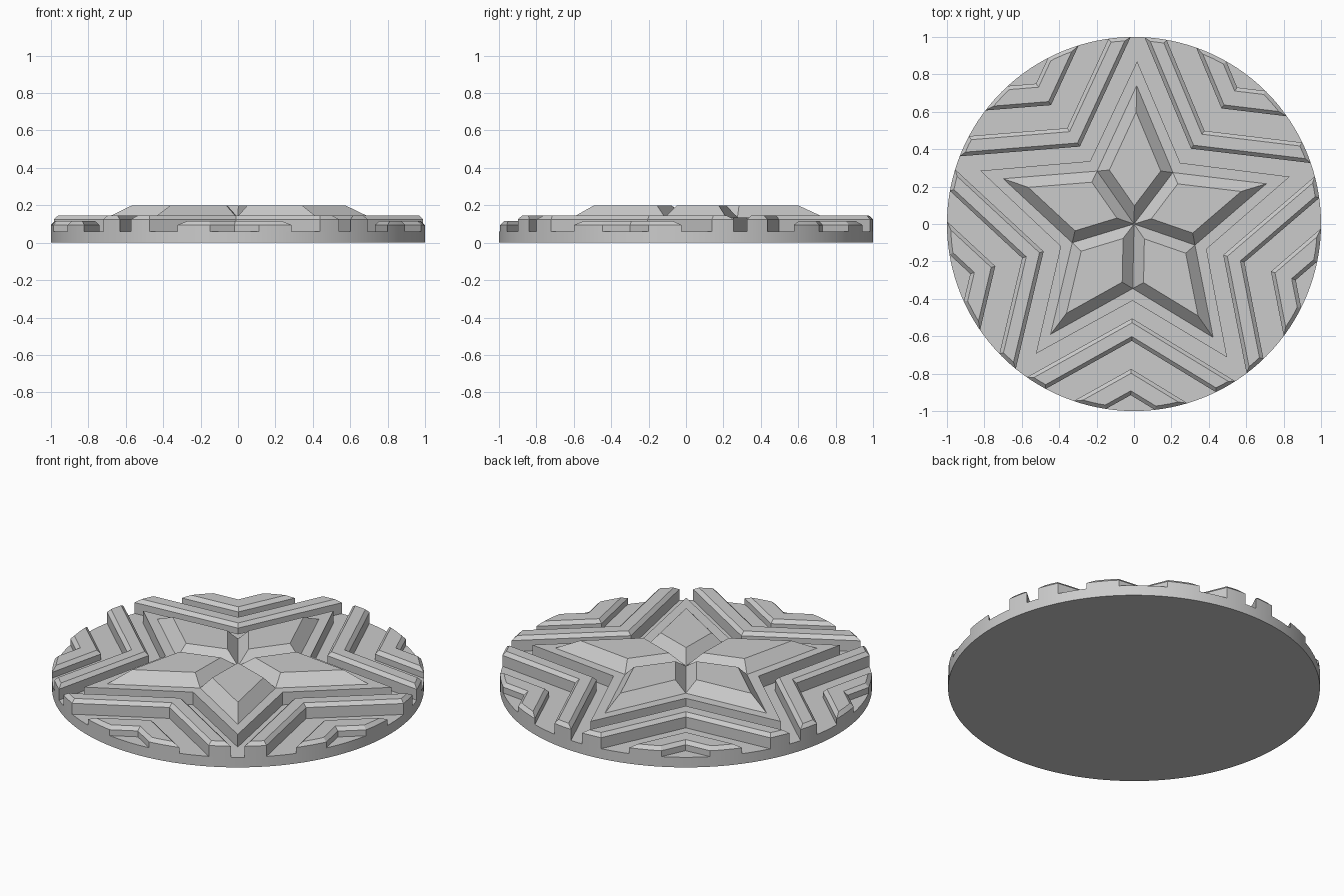
import bpy, bmesh, math
from mathutils import Matrix, Vector

cube = bpy.data.objects.get("Cube")
if cube:
    bpy.data.objects.remove(cube, do_unlink=True)

FLOOR, LEDGE, TOP = 0.06, 0.135, 0.2
TIP, NOTCH, CHAMFER = 0.74, 0.345, 0.02
STEP = math.radians(36)
ARM = math.radians(88.9)          # direction of the first arm
SEGMENTS = 128

grey = bpy.data.materials.new("stone grey")
grey.use_nodes = True
grey.diffuse_color = (0.6, 0.6, 0.6, 1)
grey.node_tree.nodes["Principled BSDF"].inputs["Base Color"].default_value = grey.diffuse_color


def polar(r, a, z=0.0):
    return Vector((r * math.cos(a), r * math.sin(a), z))


def loft(name, rings, closed_ends=True):
    """Skin a series of closed loops with the same point count."""
    bm = bmesh.new()
    loops = [[bm.verts.new(p) for p in ring] for ring in rings]
    for a, b in zip(loops, loops[1:]):
        for i in range(len(a)):
            j = (i + 1) % len(a)
            bm.faces.new((a[i], a[j], b[j], b[i]))
    if closed_ends:
        bm.faces.new(loops[0][::-1])
        bm.faces.new(loops[-1])
    bmesh.ops.recalc_face_normals(bm, faces=bm.faces)
    mesh = bpy.data.meshes.new(name)
    bm.to_mesh(mesh)
    bm.free()
    mesh.materials.append(grey)
    ob = bpy.data.objects.new(name, mesh)
    bpy.context.collection.objects.link(ob)
    return ob


def activate(ob):
    bpy.ops.object.select_all(action='DESELECT')
    ob.select_set(True)
    bpy.context.view_layer.objects.active = ob


def smooth(ob):
    activate(ob)
    bpy.ops.object.shade_smooth_by_angle(angle=math.radians(25))


def disc(name, profile):
    """Round solid from (radius, height) pairs."""
    return loft(name, [[polar(r, math.tau * i / SEGMENTS, z) for i in range(SEGMENTS)]
                       for r, z in profile])


# Round base plate
smooth(disc("base_disc", [(1, 0), (1, FLOOR)]))

# Raised star-shaped plinth
outline = [(0.41 if i % 2 else 0.87, ARM + i * STEP) for i in range(10)]
loft("star_plinth", [[polar(r, a, z) for r, a in outline] for z in (FLOOR, LEDGE)])

# Five bevelled kite-shaped star arms; the kite shrinks about its incentre
edge = polar(TIP, STEP) - Vector((NOTCH, 0, 0))
tip_half = math.atan2(edge.y, edge.x) - STEP
centre = TIP * math.sin(tip_half) / (math.sin(tip_half) + math.sin(STEP))
inradius = centre * math.sin(STEP)
shrink = 1 - 0.057 / inradius
kite = [Vector(), polar(NOTCH, -STEP), Vector((TIP, 0, 0)), polar(NOTCH, STEP)]
mid = Vector((centre, 0, 0))
for k in range(5):
    turn = Matrix.Rotation(ARM + 2 * k * STEP, 4, 'Z')
    low = [turn @ (p + Vector((0, 0, LEDGE))) for p in kite]
    high = [turn @ (mid + (p - mid) * shrink + Vector((0, 0, TOP))) for p in kite]
    loft(f"star_arm_{k + 1}", [low, high])


# Chevron ribs between the arms, trimmed to the chamfered round rim
def chevron(name, inner, outer, top, angle):
    c = CHAMFER / math.sin(STEP + tip_half)
    section = [(inner, FLOOR), (inner, top - CHAMFER), (inner + c, top),
               (outer - c, top), (outer, top - CHAMFER), (outer, FLOOR)]
    turn = Matrix.Rotation(angle, 4, 'Z')
    rings = []
    for side in (-1, 0, 1):
        shift = Vector((edge.x * abs(side), edge.y * side, 0)) * 2.5
        rings.append([turn @ (Vector((r, 0, z)) + shift) for r, z in section])
    rib = loft(name, rings)
    rim = disc("rim_cutter", [(1, -0.1), (1, top - CHAMFER), (1 - CHAMFER, top), (0.5, top + 0.1)])
    rim.hide_render = True
    trim = rib.modifiers.new("trim", 'BOOLEAN')
    trim.operation, trim.solver, trim.object = 'INTERSECT', 'EXACT', rim
    activate(rib)
    bpy.ops.object.modifier_apply(modifier=trim.name)
    bpy.data.objects.remove(rim, do_unlink=True)
    smooth(rib)


for k in range(5):
    direction = ARM + (2 * k + 1) * STEP
    chevron(f"inner_chevron_{k + 1}", 0.505, 0.625, 0.145, direction)
    chevron(f"outer_chevron_{k + 1}", 0.775, 0.915, 0.115, direction)
